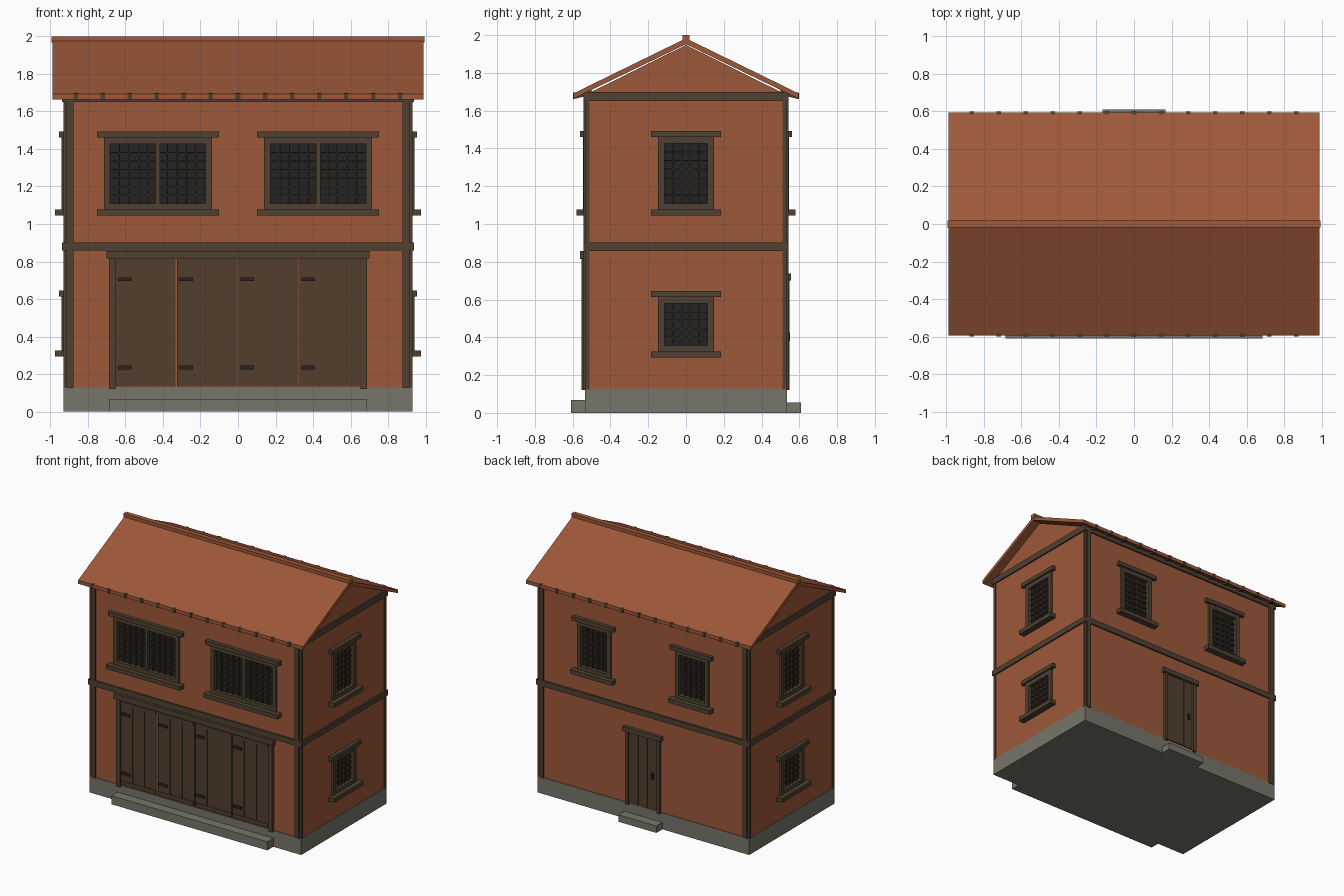
import bpy, bmesh, math
from mathutils import Matrix, Vector

if "Cube" in bpy.data.objects:
    bpy.data.objects.remove(bpy.data.objects["Cube"])


def material(name, r, g, b):
    lin = [((c / 255 + 0.055) / 1.055) ** 2.4 for c in (r, g, b)]
    m = bpy.data.materials.new(name)
    m.diffuse_color = (*lin, 1)
    m.use_nodes = True
    m.node_tree.nodes["Principled BSDF"].inputs["Base Color"].default_value = m.diffuse_color
    return m


CLAY = material("clay", 158, 88, 57)
TIMBER = material("timber", 79, 65, 49)
PLANK = material("door_wood", 82, 63, 45)
STONE = material("stone", 118, 118, 107)
PANE = material("dark_pane", 36, 36, 37)
LATTICE = material("lattice_wood", 66, 51, 37)
IRON = material("iron", 40, 38, 37)

HX, HY = 0.925, 0.53          # wall half sizes
FRONT, RIGHT, BACK, LEFT = range(4)


def finish(name, bm, mat):
    bmesh.ops.recalc_face_normals(bm, faces=bm.faces)
    me = bpy.data.meshes.new(name)
    bm.to_mesh(me)
    bm.free()
    me.materials.append(mat)
    ob = bpy.data.objects.new(name, me)
    bpy.context.collection.objects.link(ob)
    return ob


def boxes(name, mat, items, side=None):
    """Boxes (x0,x1,y0,y1,z0,z1); with a side given, x runs along that wall
    and y is the distance out from its surface."""
    bm = bmesh.new()
    for a0, a1, b0, b1, z0, z1 in items:
        if side is not None:
            d = HX if side in (RIGHT, LEFT) else HY
            b0, b1 = -(d + b1), -(d + b0)
        m = Matrix.Translation(((a0 + a1) / 2, (b0 + b1) / 2, (z0 + z1) / 2))
        m = m @ Matrix.Diagonal((a1 - a0, b1 - b0, z1 - z0, 1))
        if side is not None:
            m = Matrix.Rotation(side * math.pi / 2, 4, 'Z') @ m
        bmesh.ops.create_cube(bm, size=1, matrix=m)
    return finish(name, bm, mat)


def extrude_x(name, mat, profile, spans):
    """Extrude a (y, z) profile along x for every (x0, x1) span."""
    bm = bmesh.new()
    for x0, x1 in spans:
        face = bm.faces.new([bm.verts.new((x0, y, z)) for y, z in profile])
        r = bmesh.ops.extrude_face_region(bm, geom=[face])
        verts = [v for v in r["geom"] if isinstance(v, bmesh.types.BMVert)]
        bmesh.ops.translate(bm, verts=verts, vec=Vector((x1 - x0, 0, 0)))
    return finish(name, bm, mat)


# Stone base and steps
boxes("stone_base", STONE, [(-0.93, 0.93, -0.535, 0.535, 0, 0.13)])
boxes("front_step", STONE, [(-0.685, 0.685, -0.61, -0.53, 0, 0.068)])
boxes("back_step", STONE, [(-0.167, 0.167, 0.53, 0.61, 0, 0.055)])

# Walls with gables
walls = extrude_x("walls", CLAY, [(-HY, 0.125), (HY, 0.125), (HY, 1.685),
                                  (0, 1.948), (-HY, 1.685)], [(-HX, HX)])
recesses = []


def window(name, side, u, half, z0, z1, panes=1):
    """Framed lattice window set into a recess in the wall."""
    a, b, w = u - half, u + half, 0.033
    frame = [(a, a + w, -0.025, 0.015, z0, z1), (b - w, b, -0.025, 0.015, z0, z1),
             (a, b, -0.025, 0.015, z0, z0 + w), (a, b, -0.025, 0.015, z1 - w, z1)]
    if panes == 2:
        frame.append((u - 0.012, u + 0.012, -0.025, 0.012, z0, z1))
    boxes(name + "_frame", TIMBER, frame, side)
    boxes(name + "_lintel", TIMBER, [(a - 0.037, b + 0.037, -0.005, 0.03, z1, z1 + 0.032)], side)
    boxes(name + "_sill", TIMBER, [(a - 0.037, b + 0.037, -0.005, 0.05, z0 - 0.03, z0 + 0.003)], side)
    boxes(name + "_pane", PANE, [(a + w, b - w, -0.025, -0.015, z0 + w, z1 - w)], side)
    # Lattice bars
    bars, t = [], 0.0035
    lo, hi = z0 + w, z1 - w
    rows = round((hi - lo) / 0.046)
    for i in range(1, rows):
        z = lo + (hi - lo) * i / rows
        bars.append((a + w, b - w, -0.016, -0.004, z - t, z + t))
    cols = 5 * panes
    for i in range(1, cols):
        x = a + w + (b - a - 2 * w) * i / cols
        bars.append((x - t, x + t, -0.016, -0.001, lo, hi))
    boxes(name + "_lattice", LATTICE, bars, side)
    recesses.append((side, a + 0.005, b - 0.005, z0 + 0.005, z1 - 0.005))


for s in (-1, 1):
    window("front_window", FRONT, s * 0.427, 0.288, 1.075, 1.46, 2)
    window("back_window", BACK, s * 0.43, 0.147, 1.075, 1.46)
for side, label in ((RIGHT, "right"), (LEFT, "left")):
    window(label + "_upper_window", side, 0, 0.147, 1.075, 1.46)
    window(label + "_lower_window", side, 0, 0.147, 0.323, 0.613)

# Cut the window recesses out of the walls
for side, a, b, z0, z1 in recesses:
    cutter = boxes("recess_cutter", CLAY, [(a, b, -0.025, 0.1, z0, z1)], side)
    cutter.hide_render = True
    cutter.hide_set(True)
    mod = walls.modifiers.new("recess", 'BOOLEAN')
    mod.operation, mod.solver, mod.object = 'DIFFERENCE', 'EXACT', cutter

# Corner posts: one strip on each face of every corner
for sx in (-1, 1):
    for sy in (-1, 1):
        xa, xb = sorted((sx * 0.877, sx * 0.913))
        ya, yb = sorted((sy * 0.50, sy * 0.543))
        boxes("corner_post", TIMBER, [(xa, xb, ya, yb, 0.125, 1.68)])
        xa, xb = sorted((sx * 0.90, sx * 0.931))
        ya, yb = sorted((sy * 0.512, sy * 0.532))
        boxes("corner_side_post", TIMBER, [(xa, xb, ya, yb, 0.125, 1.68)])

# Horizontal beams between floors and under the roof
for name, z0, z1, zs in (("floor_beam", 0.858, 0.902, 0.902), ("roof_beam", 1.65, 1.685, 1.698)):
    for s in (-1, 1):
        ya, yb = sorted((s * 0.515, s * 0.543))
        boxes(name, TIMBER, [(-0.937, 0.937, ya, yb, z0, z1)])
        xa, xb = sorted((s * 0.91, s * 0.937))
        boxes(name + "_side", TIMBER, [(xa, xb, -0.54, 0.54, z0, zs)])

# Roof, ridge cap and rafter tails
extrude_x("roof", CLAY, [(-0.595, 1.664), (-0.595, 1.692), (0, 1.983), (0.595, 1.692),
                         (0.595, 1.664), (0, 1.952)], [(-0.988, 0.988)])
boxes("ridge_cap", CLAY, [(-0.994, 0.994, -0.019, 0.019, 1.967, 2.0)])
tails = [(0.144 * i - 0.012, 0.144 * i + 0.012) for i in range(-6, 7)]
for s in (-1, 1):
    extrude_x("rafter_tails", TIMBER, [(s * 0.50, 1.685), (s * 0.50, 1.718), (s * 0.599, 1.694),
                                       (s * 0.599, 1.66)], tails)

# Large front doors: frame, four planked leaves, rails and hinges
boxes("front_door_frame", TIMBER, [(-0.687, -0.652, -0.01, 0.022, 0.12, 0.82),
                                   (0.652, 0.687, -0.01, 0.022, 0.12, 0.82)], FRONT)
boxes("front_door_lintel", TIMBER, [(-0.70, 0.70, -0.01, 0.032, 0.815, 0.857)], FRONT)
for i in range(4):
    a = -0.652 + 0.326 * i
    b = a + (0.318 if i == 0 else 0.323)
    p = (b - a) / 3
    boxes("front_door_leaf", PLANK, [(a, b, -0.01, 0.004, 0.135, 0.815)], FRONT)
    boxes("front_door_planks", PLANK, [(a + p * k + 0.002, a + p * (k + 1) - 0.002, 0, 0.009, 0.137, 0.813)
                                       for k in range(3)], FRONT)
    boxes("front_door_rails", PLANK, [(a + 0.01, b - 0.01, 0, 0.013, z, z + 0.026)
                                      for z in (0.146, 0.776)], FRONT)
    boxes("front_door_hinges", IRON, [(a + 0.012, a + 0.085, 0, 0.018, z, z + 0.02)
                                      for z in (0.225, 0.695)], FRONT)

# Small back door
boxes("back_door_frame", TIMBER, [(-0.153, -0.125, -0.01, 0.018, 0.12, 0.705),
                                  (0.125, 0.153, -0.01, 0.018, 0.12, 0.705)], BACK)
boxes("back_door_lintel", TIMBER, [(-0.17, 0.17, -0.01, 0.027, 0.70, 0.737)], BACK)
boxes("back_door_leaf", PLANK, [(-0.125, 0.122, -0.01, 0.003, 0.13, 0.70)], BACK)
boxes("back_door_planks", PLANK, [(-0.123 + 0.081 * k, -0.045 + 0.081 * k, 0, 0.008, 0.135, 0.698)
                                  for k in range(3)], BACK)
boxes("back_door_handle", IRON, [(0.075, 0.095, 0, 0.02, 0.38, 0.425)], BACK)
